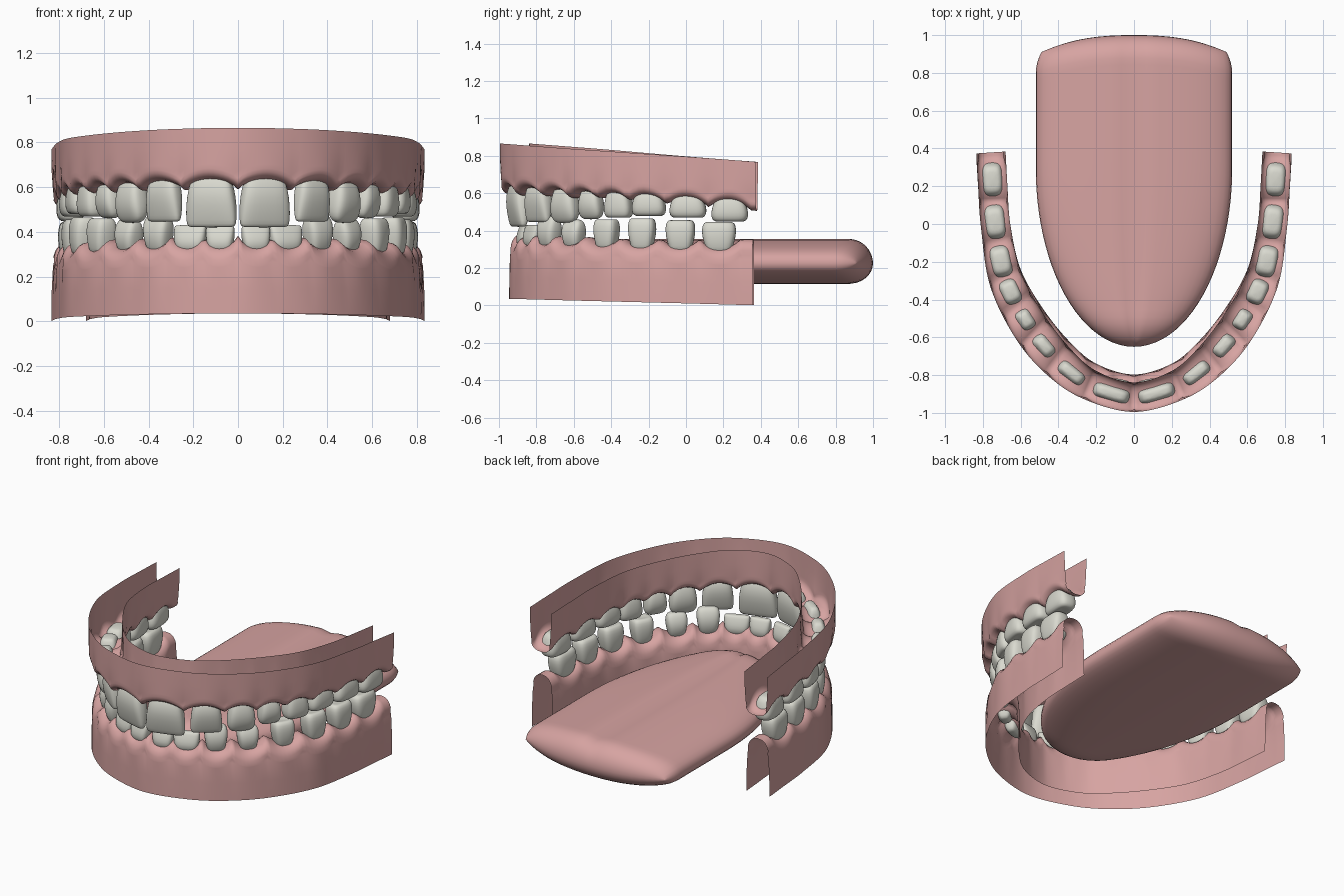
import bpy, bmesh, math
from mathutils import Vector

if "Cube" in bpy.data.objects:
    bpy.data.objects.remove(bpy.data.objects["Cube"])


def material(name, rgb):
    m = bpy.data.materials.new(name)
    m.diffuse_color = (*rgb, 1)
    m.use_nodes = True
    m.node_tree.nodes["Principled BSDF"].inputs["Base Color"].default_value = m.diffuse_color
    return m


PINK = material("gum pink", (0.68, 0.37, 0.36))
IVORY = material("tooth ivory", (0.70, 0.70, 0.63))


def finish(bm, name, mat, subsurf=0):
    bmesh.ops.remove_doubles(bm, verts=bm.verts, dist=1e-5)
    bmesh.ops.recalc_face_normals(bm, faces=bm.faces)
    me = bpy.data.meshes.new(name)
    bm.to_mesh(me)
    bm.free()
    me.materials.append(mat)
    for p in me.polygons:
        p.use_smooth = True
    ob = bpy.data.objects.new(name, me)
    bpy.context.collection.objects.link(ob)
    if subsurf:
        s = ob.modifiers.new("smooth", 'SUBSURF')
        s.levels = s.render_levels = subsurf
    return ob


def loft(bm, rows, closed=False, caps=False):
    """Skin a list of point rows with quads."""
    vr = [[bm.verts.new(p) for p in r] for r in rows]
    n = len(vr[0])
    for a, b in zip(vr, vr[1:]):
        for i in range(n if closed else n - 1):
            j = (i + 1) % n
            bm.faces.new((a[i], a[j], b[j], b[i]))
    if caps:
        bm.faces.new(vr[0])
        bm.faces.new(vr[-1])


def spline(pts, steps=12):
    """Catmull-Rom curve through 2D points."""
    p = [Vector(q) for q in pts]
    p = [2 * p[0] - p[1]] + p + [2 * p[-1] - p[-2]]
    out = []
    for a, b, c, d in zip(p, p[1:], p[2:], p[3:]):
        for k in range(steps):
            t = k / steps
            out.append(0.5 * (2 * b + (c - a) * t + (2 * a - 5 * b + 4 * c - d) * t * t
                              + (3 * b - a - 3 * c + d) * t ** 3))
    return out + [p[-2]]


# Dental arch seen from above: outer and inner outline, one half, then mirrored
OUTER = [(.835, .37), (.825, .2), (.81, -.02), (.76, -.33), (.62, -.61), (.45, -.80), (.26, -.92), (0, -.985)]
INNER = [(.68, .38), (.67, .2), (.655, 0), (.60, -.25), (.48, -.47), (.34, -.65), (.20, -.77), (0, -.83)]


def arch(half, ys):
    full = half + [(-x, y) for x, y in half[-2::-1]]
    return spline([(x, y * ys) for x, y in full])


# Tooth profiles from root to biting edge: height, width factor, depth factor
INCISOR = [(0, .5, .3), (.05, .75, .6), (.3, .9, 1), (.6, 1, .9), (.9, 1, .55), (.98, .95, .4), (1, .8, .2)]
CANINE = [(0, .4, .3), (.06, .65, .6), (.35, .88, 1), (.65, 1, 1), (.87, .95, .7), (.97, .75, .45), (1, .4, .2)]
MOLAR = [(0, .45, .45), (.06, .72, .75), (.35, .9, .95), (.65, 1.02, 1), (.88, .98, .9), (1, .8, .65), (.95, .4, .2)]

# Teeth of one side: x, y, width, depth, biting height, profile
UPPER = [(.13, -.91, .235, .11, .42, INCISOR), (.345, -.80, .185, .10, .445, INCISOR),
         (.49, -.67, .17, .11, .44, CANINE), (.59, -.52, .14, .11, .46, CANINE),
         (.66, -.36, .155, .12, .465, MOLAR), (.70, -.19, .185, .13, .475, MOLAR),
         (.735, .02, .2, .13, .465, MOLAR), (.75, .23, .2, .13, .445, MOLAR)]
LOWER = [(.08, -.87, .13, .09, .43, INCISOR), (.205, -.82, .155, .09, .43, INCISOR),
         (.36, -.73, .14, .11, .48, CANINE), (.50, -.60, .13, .11, .46, CANINE),
         (.62, -.42, .135, .12, .465, MOLAR), (.68, -.23, .15, .12, .47, MOLAR),
         (.72, -.02, .16, .12, .46, MOLAR), (.745, .18, .185, .12, .45, MOLAR)]


def jaw(name, teeth, ys, ridge, rim, amp, up, round_h):
    """Gum trough plus its row of teeth. up = direction from ridge to rim."""
    out, inn = arch(OUTER, ys), arch(INNER, ys)
    mid = [(a + b) / 2 for a, b in zip(out, inn)]
    arc = [0]
    for a, b in zip(mid, mid[1:]):
        arc.append(arc[-1] + (b - a).length)
    both = teeth + [(-t[0], *t[1:]) for t in teeth]
    spots = [min(range(len(mid)), key=lambda i: (mid[i] - Vector(t[:2])).length) for t in both]
    marks = sorted(arc[i] for i in spots)

    def scallop(s):  # 1 at a tooth centre, 0 between teeth
        if s <= marks[0]:
            u = min(.5, (marks[0] - s) / .22)
        elif s >= marks[-1]:
            u = min(.5, (s - marks[-1]) / .22)
        else:
            k = max(i for i in range(len(marks) - 1) if marks[i] <= s)
            u = (s - marks[k]) / (marks[k + 1] - marks[k])
        return abs(math.cos(math.pi * u)) ** .7

    # Gum: outer wall, rounded scalloped ridge, inner wall, open at the rim
    rows = []
    for i, (o, n) in enumerate(zip(out, inn)):
        m = mid[i]
        sc = scallop(arc[i])
        zr, ze = ridge(m.y) + up * amp * sc, rim(m.y)
        sec = [(0, ze, 0), (0, ze * .65 + zr * .35, .1), (0, ze * .3 + zr * .7, .6)]
        for k in range(11):
            a = math.pi * k / 10
            c = math.cos(a)
            t = .5 - .5 * math.copysign(abs(c) ** .8, c)
            sec.append((t, zr + up * round_h * (1 - math.sin(a)), 1 if k in (0, 10) else .6))
        sec += [(1, z, b) for _, z, b in sec[2::-1]]
        row = []
        for t, z, b in sec:
            t += (.5 - t) * .16 * b * (1 - sc)      # root bulges
            p = o.lerp(n, t)
            row.append((p.x, p.y, z))
        rows.append(row)
    bm = bmesh.new()
    loft(bm, rows)
    finish(bm, name + "_gum", PINK)

    # Teeth
    bm = bmesh.new()
    for i, (x, y, w, d, bite, prof) in zip(spots, both):
        c = mid[i]
        tan = (mid[i + 1] - mid[i - 1]).normalized()
        nor = Vector((-tan.y, tan.x))
        root = ridge(c.y) + up * (amp + .03)
        rings = []
        for v, fw, fd in prof:
            ring = []
            for k in range(16):
                a = math.tau * (k + .5) / 16
                ca, sa = math.cos(a), math.sin(a)
                p = c + tan * (w / 2 * fw * math.copysign(abs(ca) ** .6, ca)) \
                      + nor * (d / 2 * fd * math.copysign(abs(sa) ** .6, sa))
                ring.append((p.x, p.y, root + (bite - root) * v))
            rings.append(ring)
        loft(bm, rings, closed=True, caps=True)
    finish(bm, name + "_teeth", IVORY, 1)


jaw("upper", UPPER, 1.01, lambda y: .595 - .065 * (y + 1), lambda y: .868 - .076 * (y + .95), .045, 1, .05)
jaw("lower", LOWER, .96, lambda y: .385 - .025 * (y + 1), lambda y: .036 - .028 * (y + .9), .05, -1, .085)

# Tongue: lens-like sections from rounded tip to rounded back, with a centre groove
rows = []
for k in range(41):
    t = .5 - .5 * math.cos(math.pi * k / 40)
    row = []
    for j in range(48):
        a = math.tau * j / 48
        s, q = math.cos(a), math.sin(a)
        back = 1.0 - .09 * abs(s) ** 2.5
        y = -.65 + t * (back + .65)
        yc = -.65 + t * 1.65
        w = .52 * math.sqrt(max(0, 1 - max(0, (.35 - yc)) ** 2))
        if yc > .88:
            w -= .03 * ((yc - .88) / .12) ** 2
        end = min(1, (back - y) / .13, (y + .65) / .16)
        h = math.sqrt(max(0, 1 - (1 - end) ** 2))
        groove = 1 - .12 * math.exp(-(s / .07) ** 2) if q > 0 else 1
        z = .225 + h * groove * math.copysign(abs(q) ** .8, q) * (.132 if q > 0 else .11)
        row.append((w * s, y, z))
    rows.append(row)
bm = bmesh.new()
loft(bm, rows, closed=True)
finish(bm, "tongue", PINK)
